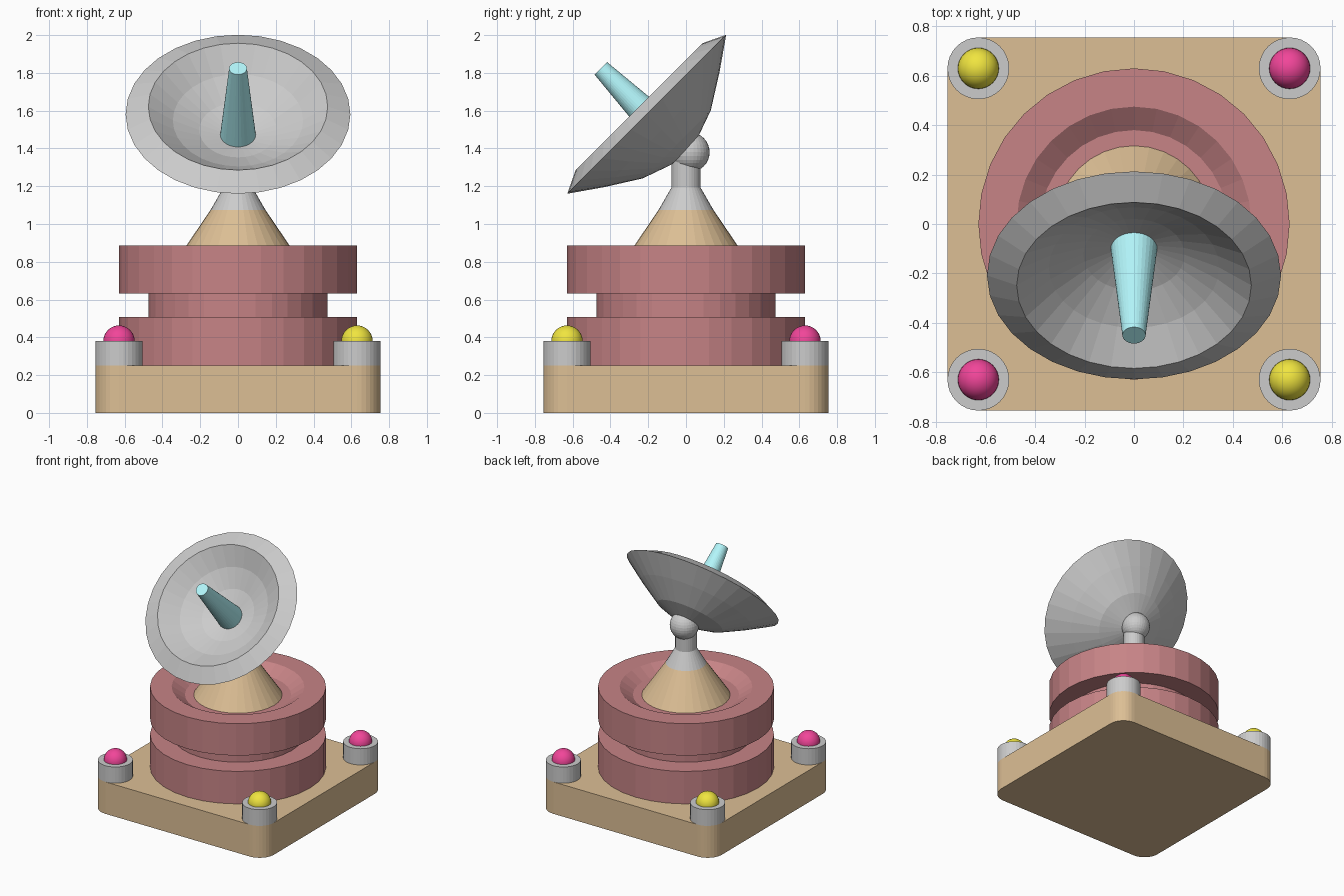
import bpy, bmesh
from math import pi, radians
from mathutils import Matrix

if "Cube" in bpy.data.objects:
    bpy.data.objects.remove(bpy.data.objects["Cube"])


def material(name, rgb):
    m = bpy.data.materials.new(name)
    m.diffuse_color = (*rgb, 1)
    m.use_nodes = True
    m.node_tree.nodes["Principled BSDF"].inputs["Base Color"].default_value = m.diffuse_color
    return m


BROWN = material("brown", (0.72, 0.52, 0.30))
MAROON = material("maroon", (0.57, 0.23, 0.24))
CYAN = material("cyan", (0.45, 0.92, 0.96))
YELLOW = material("yellow", (0.87, 0.78, 0.05))
RED = material("red", (0.88, 0.06, 0.32))


def finish(bm, name, mat=None, smooth=False):
    bmesh.ops.recalc_face_normals(bm, faces=bm.faces)
    for f in bm.faces:
        f.smooth = smooth
    me = bpy.data.meshes.new(name)
    bm.to_mesh(me)
    bm.free()
    ob = bpy.data.objects.new(name, me)
    bpy.context.collection.objects.link(ob)
    if mat:
        me.materials.append(mat)
    return ob


def lathe(name, profile, mat=None, sides=32):
    """Revolve (radius, height) points around z."""
    bm = bmesh.new()
    vs = [bm.verts.new((r, 0, z)) for r, z in profile]
    es = [bm.edges.new(p) for p in zip(vs, vs[1:])]
    bmesh.ops.spin(bm, geom=vs + es, cent=(0, 0, 0), axis=(0, 0, 1),
                   angle=2 * pi, steps=sides)
    bmesh.ops.remove_doubles(bm, verts=bm.verts, dist=1e-4)
    bmesh.ops.dissolve_degenerate(bm, edges=bm.edges, dist=1e-5)
    return finish(bm, name, mat)


def ball(name, radius, loc, mat=None, smooth=False):
    bm = bmesh.new()
    bmesh.ops.create_uvsphere(bm, u_segments=32, v_segments=16, radius=radius,
                              matrix=Matrix.Translation(loc))
    return finish(bm, name, mat, smooth)


# Base slab with rounded vertical corners
bm = bmesh.new()
bmesh.ops.create_cube(bm, size=1, matrix=Matrix.Translation((0, 0, 0.126))
                      @ Matrix.Diagonal((1.51, 1.51, 0.252, 1)))
upright = [e for e in bm.edges if abs(e.verts[0].co.z - e.verts[1].co.z) > 0.1]
bmesh.ops.bevel(bm, geom=upright, offset=0.125, segments=8, profile=0.5,
                affect='EDGES')
finish(bm, "base_slab", BROWN)

# Corner posts with coloured lamps, alternating diagonally
for sx, side in ((-1, "left"), (1, "right")):
    for sy, end in ((-1, "front"), (1, "back")):
        post = lathe(f"post_{end}_{side}",
                     [(0, 0.25), (0.125, 0.25), (0.125, 0.38), (0, 0.38)])
        post.location = (sx * 0.63, sy * 0.63, 0)
        ball(f"lamp_{end}_{side}", 0.083, (sx * 0.63, sy * 0.63, 0.38),
             RED if sx == sy else YELLOW, smooth=True)

# Grooved drum with a recessed top
lathe("drum", [(0, 0.25), (0.63, 0.25), (0.63, 0.508), (0.473, 0.508),
               (0.473, 0.633), (0.63, 0.633), (0.63, 0.885), (0.475, 0.885),
               (0.38, 0.822), (0, 0.822)], MAROON)

# Pedestal cone, neck and ball joint
lathe("pedestal_cone", [(0, 0.82), (0.318, 0.82), (0.145, 1.075), (0, 1.075)],
      BROWN)
lathe("neck", [(0, 1.075), (0.145, 1.075), (0.077, 1.193), (0.077, 1.34),
               (0, 1.34)])
ball("ball_joint", 0.105, (0, 0.02, 1.38))

# Tilted dish and feed horn, modelled along z about the rim centre
dish = lathe("dish", [(0, -0.295), (0.1, -0.28), (0.255, -0.225),
                      (0.43, -0.115), (0.595, 0), (0.475, 0.057),
                      (0.345, -0.045), (0.205, -0.118), (0.09, -0.152),
                      (0, -0.158)])
horn = lathe("feed_horn", [(0, -0.17), (0.096, -0.17), (0.047, 0.343),
                           (0, 0.343)], CYAN)
for ob in (dish, horn):
    ob.location = (0, -0.208, 1.581)
    ob.rotation_euler.x = radians(45)
